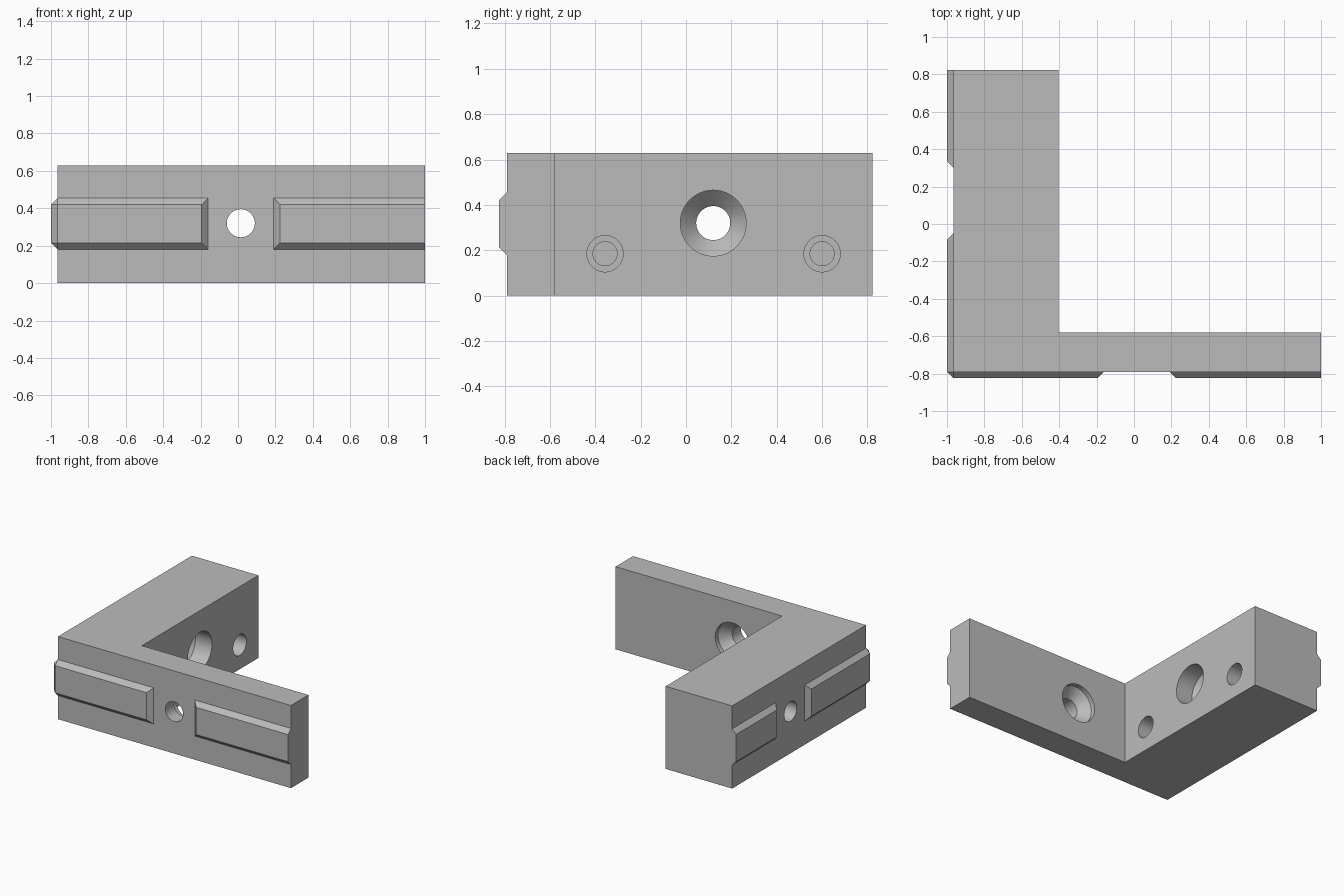
import bpy
import bmesh
import math
from mathutils import Matrix, Vector

if "Cube" in bpy.data.objects:
    bpy.data.objects.remove(bpy.data.objects["Cube"], do_unlink=True)

grey = bpy.data.materials.new("plain grey")
grey.use_nodes = True
COLOUR = (0.5, 0.5, 0.5, 1)
grey.diffuse_color = COLOUR
grey.node_tree.nodes["Principled BSDF"].inputs["Base Color"].default_value = COLOUR

# Main dimensions
X0, X1, X_IN = -0.965, 1.0, -0.405     # outer face, arm tip, inner face of thick arm
Y0, Y1, Y_IN = -0.79, 0.823, -0.58     # outer face, arm tip, inner face of thin arm
H = 0.63                               # height
D = 0.034                              # ridge depth
Z_LOW, Z_HIGH = 0.18, 0.455            # ridge base heights
HOLE_Z = 0.32


def make_object(name, bm):
    bmesh.ops.recalc_face_normals(bm, faces=bm.faces)
    mesh = bpy.data.meshes.new(name)
    bm.to_mesh(mesh)
    bm.free()
    mesh.materials.append(grey)
    obj = bpy.data.objects.new(name, mesh)
    bpy.context.collection.objects.link(obj)
    return obj


def ridge(name, sections):
    """Sweep a bevelled strip; each section is (base xy, outer xy)."""
    bm = bmesh.new()
    rings = []
    for base, outer in sections:
        rings.append([bm.verts.new(p) for p in (
            (*base, Z_LOW), (*outer, Z_LOW + D), (*outer, Z_HIGH - D), (*base, Z_HIGH))])
    for a, b in zip(rings, rings[1:]):
        for i in range(4):
            j = (i + 1) % 4
            bm.faces.new((a[i], a[j], b[j], b[i]))
    bm.faces.new(rings[0])
    bm.faces.new(rings[-1])
    bmesh.ops.remove_doubles(bm, verts=bm.verts, dist=1e-5)
    return make_object(name, bm)


def bore(name, origin, direction, profile, steps=64):
    """Lathe a closed cutter; profile is (radius, depth) along direction."""
    bm = bmesh.new()
    rings = []
    for r, depth in profile:
        rings.append([bm.verts.new((r * math.cos(t), r * math.sin(t), depth))
                      for t in (2 * math.pi * k / steps for k in range(steps))])
    for a, b in zip(rings, rings[1:]):
        for i in range(steps):
            j = (i + 1) % steps
            bm.faces.new((a[i], a[j], b[j], b[i]))
    bm.faces.new(rings[0])
    bm.faces.new(rings[-1])
    turn = Vector((0, 0, 1)).rotation_difference(Vector(direction)).to_matrix().to_4x4()
    bm.transform(Matrix.Translation(origin) @ turn)
    obj = make_object(name, bm)
    obj.hide_render = True
    return obj


# L-shaped bracket body
bm = bmesh.new()
outline = [(X0, Y0), (X1, Y0), (X1, Y_IN), (X_IN, Y_IN), (X_IN, Y1), (X0, Y1)]
base = bm.faces.new([bm.verts.new((x, y, 0)) for x, y in outline])
top = bmesh.ops.extrude_face_region(bm, geom=[base])
bmesh.ops.translate(bm, vec=(0, 0, H),
                    verts=[v for v in top["geom"] if isinstance(v, bmesh.types.BMVert)])
body = make_object("bracket_body", bm)

# Countersunk screw holes and stepped blind pockets
R_HEAD, R_SHAFT = 0.145, 0.075


def screw_profile(recess, thickness):
    return [(R_HEAD, -0.05), (R_HEAD, recess), (R_SHAFT, recess + 0.07),
            (R_SHAFT, thickness + 0.05)]


cutters = [
    bore("thin_arm_hole", (0.015, Y_IN, HOLE_Z), (0, -1, 0), screw_profile(0.035, Y_IN - Y0)),
    bore("thick_arm_hole", (X_IN, 0.12, HOLE_Z), (-1, 0, 0), screw_profile(0.14, X_IN - X0)),
]
for y in (-0.357, 0.6):
    cutters.append(bore("pocket", (X_IN, y, 0.185), (-1, 0, 0),
                        [(0.08, -0.05), (0.08, 0.16), (0.053, 0.16), (0.053, 0.24)]))

bpy.context.view_layer.objects.active = body
for cutter in cutters:
    mod = body.modifiers.new(cutter.name, "BOOLEAN")
    mod.operation = "DIFFERENCE"
    mod.solver = "EXACT"
    mod.object = cutter
    bpy.ops.object.modifier_apply(modifier=mod.name)
    bpy.data.objects.remove(cutter, do_unlink=True)

# Smooth hole walls, sharp edges elsewhere
bpy.ops.object.select_all(action="DESELECT")
body.select_set(True)
bpy.ops.object.shade_smooth_by_angle(angle=math.radians(30))

# Locating ridges: one wraps the outer corner, two are straight
ridge("corner_ridge", [((-0.16, Y0), (-0.16 - D, Y0 - D)),
                       ((X0, Y0), (X0, Y0 - D)),
                       ((X0, Y0), (X0 - D, Y0)),
                       ((X0, -0.05), (X0 - D, -0.05 - D))])
ridge("front_ridge", [((0.19, Y0), (0.19 + D, Y0 - D)), ((X1, Y0), (X1, Y0 - D))])
ridge("side_ridge", [((X0, 0.30), (X0 - D, 0.30 + D)), ((X0, Y1), (X0 - D, Y1))])
